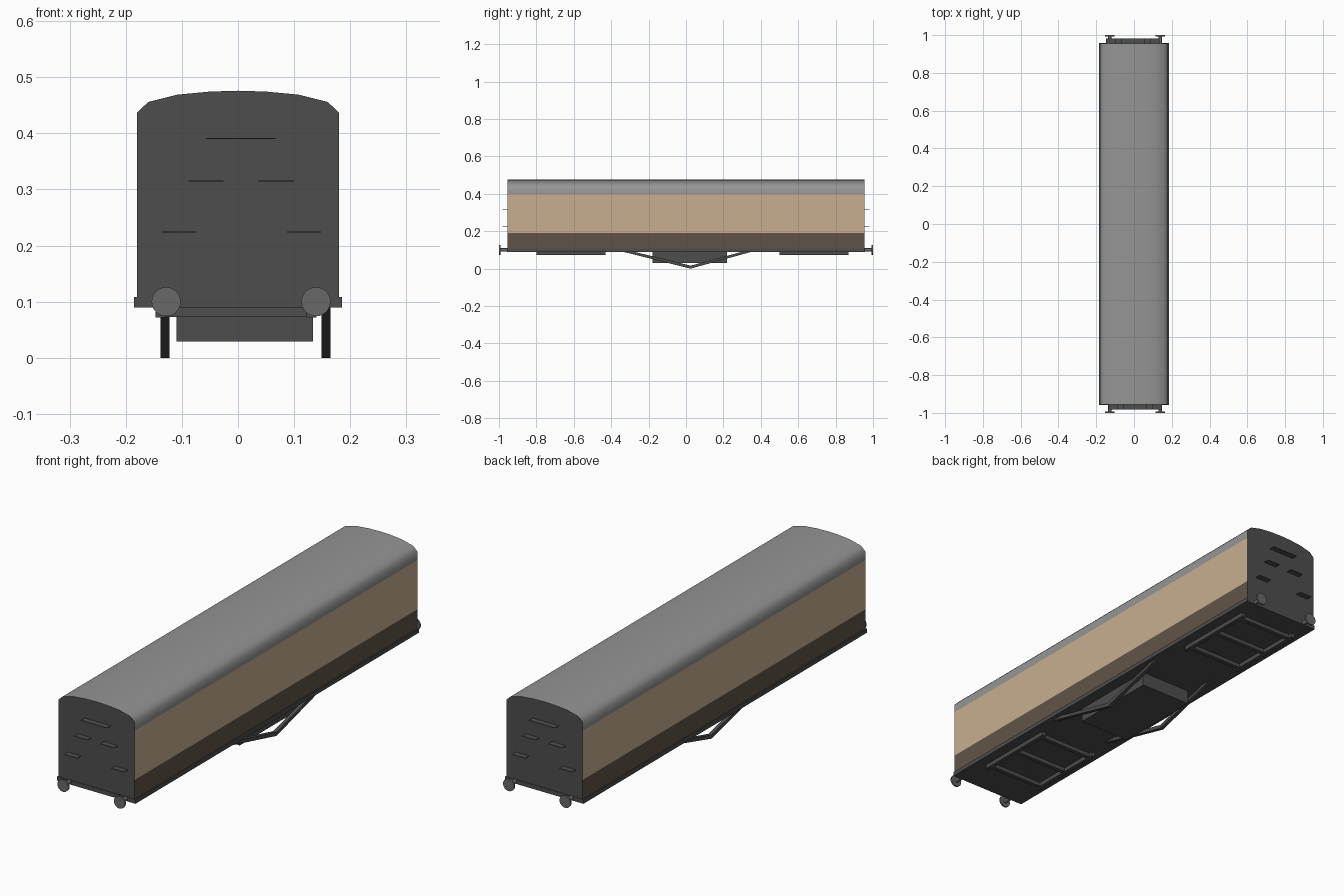
import bpy, bmesh, math
from mathutils import Vector

if "Cube" in bpy.data.objects:
    bpy.data.objects.remove(bpy.data.objects["Cube"])


def material(name, rgb):
    m = bpy.data.materials.new(name)
    m.diffuse_color = (*rgb, 1)
    m.use_nodes = True
    m.node_tree.nodes["Principled BSDF"].inputs["Base Color"].default_value = m.diffuse_color
    return m


DARK = material("dark_grey", (0.075, 0.075, 0.075))
CREAM = material("cream", (0.58, 0.43, 0.28))
BROWN = material("brown", (0.12, 0.088, 0.065))
ROOF = material("roof_grey", (0.3, 0.3, 0.3))
STEEL = material("steel", (0.14, 0.14, 0.14))


def finish(name, bm, mats, smooth=None):
    bmesh.ops.recalc_face_normals(bm, faces=bm.faces[:])
    me = bpy.data.meshes.new(name)
    bm.to_mesh(me)
    bm.free()
    ob = bpy.data.objects.new(name, me)
    bpy.context.collection.objects.link(ob)
    for m in mats:
        me.materials.append(m)
    if smooth:
        bpy.ops.object.select_all(action='DESELECT')
        ob.select_set(True)
        bpy.context.view_layer.objects.active = ob
        bpy.ops.object.shade_smooth_by_angle(angle=math.radians(smooth))
    return ob


def add_box(bm, x0, x1, y0, y1, z0, z1):
    verts = bmesh.ops.create_cube(bm, size=1)["verts"]
    for v in verts:
        v.co = Vector((x1 if v.co.x > 0 else x0,
                       y1 if v.co.y > 0 else y0,
                       z1 if v.co.z > 0 else z0))


def boxes(name, items, mat=DARK):
    bm = bmesh.new()
    for b in items:
        add_box(bm, *b)
    return finish(name, bm, [mat])


def extrude(bm, pts, vec):
    face = bm.faces.new([bm.verts.new(p) for p in pts])
    new = bmesh.ops.extrude_face_region(bm, geom=[face], use_keep_orig=True)["geom"]
    bmesh.ops.translate(bm, vec=vec, verts=[g for g in new if isinstance(g, bmesh.types.BMVert)])


# Coach body: extruded arched section with painted bands
half = [(0.18, 0.105), (0.18, 0.19), (0.18, 0.40), (0.18, 0.437), (0.16, 0.456),
        (0.108, 0.469), (0.05, 0.4745)]
section = half + [(0, 0.476)] + [(-x, z) for x, z in reversed(half)]
bm = bmesh.new()
extrude(bm, [(x, -0.955, z) for x, z in section], (0, 1.91, 0))
for f in bm.faces:
    f.normal_update()
    z = f.calc_center_median().z
    if abs(f.normal.y) > 0.9 or z < 0.11:
        f.material_index = 0
    else:
        f.material_index = 1 if z < 0.19 else 2 if z < 0.40 else 3
finish("coach_body", bm, [DARK, BROWN, CREAM, ROOF], 50)

# Floor frame and equipment box
boxes("underframe", [(-0.185, 0.185, -0.957, 0.957, 0.09, 0.108)])
boxes("equipment_box", [(-0.11, 0.134, -0.18, 0.22, 0.029, 0.092)])

# Bogie frames: two side bars and three cross bars
for name, y0, y1 in (("front_bogie_frame", -0.80, -0.43), ("rear_bogie_frame", 0.50, 0.87)):
    ym, w = (y0 + y1) / 2, 0.018
    bars = [(x, x + w, y0, y1, 0.072, 0.092) for x in (-0.147, 0.122)]
    bars += [(-0.147, 0.14, y, y + w, 0.073, 0.092) for y in (y0 + 0.015, ym - w / 2, y1 - w - 0.015)]
    boxes(name, bars)

# V-shaped truss rods under each side
bm = bmesh.new()
for x in (-0.138, 0.149):
    profile = [(-0.37, 0.098), (0.025, 0.0), (0.38, 0.098), (0.33, 0.098), (0.025, 0.016), (-0.31, 0.098)]
    extrude(bm, [(x, y, z) for y, z in profile], (0.016, 0, 0))
finish("truss_rods", bm, [DARK])

# End steps, turned half round for the rear
steps = [(-0.057, 0.067, 0.391), (-0.088, -0.026, 0.315), (0.036, 0.1, 0.315),
         (-0.135, -0.074, 0.224), (0.087, 0.148, 0.224)]
for name, s in (("front_steps", 1), ("rear_steps", -1)):
    boxes(name, [(*sorted((s * a, s * b)), *sorted((-s * 0.981, -s * 0.95)), z - 0.001, z + 0.001)
                 for a, b, z in steps])

# Buffers: round head on a thin shank
bm = bmesh.new()
for s in (-1, 1):
    for x in (-0.128, 0.139):
        for r, y0, y1 in ((0.026, 0.993, 1.0), (0.009, 0.95, 0.994)):
            ring = [(x + r * math.cos(i * math.tau / 24), s * y0,
                     0.1 + r * math.sin(i * math.tau / 24)) for i in range(24)]
            extrude(bm, ring, (0, s * (y1 - y0), 0))
finish("buffers", bm, [STEEL], 30)
